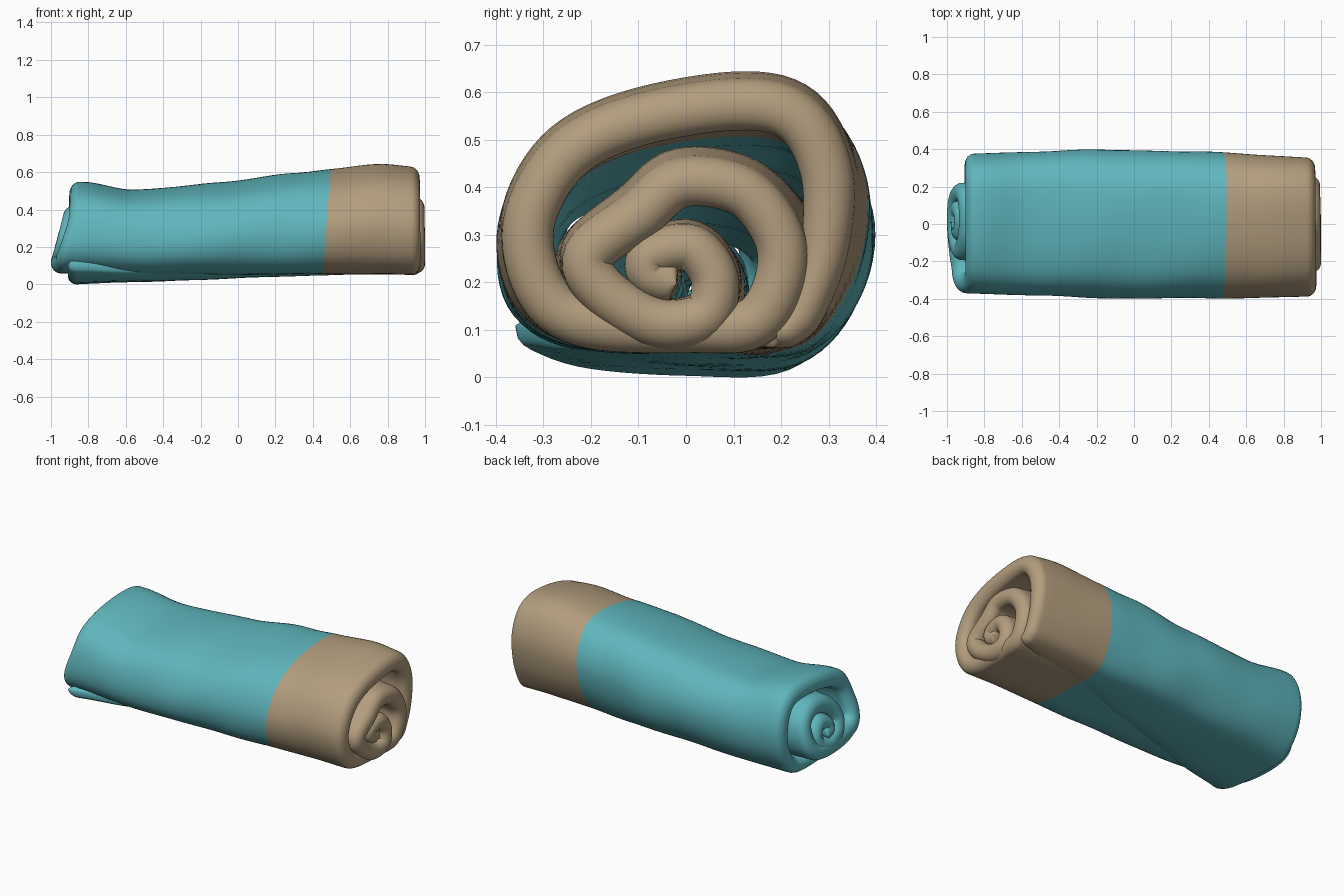
import bpy, bmesh, math
from mathutils import Vector

if "Cube" in bpy.data.objects:
    bpy.data.objects.remove(bpy.data.objects["Cube"])

# Spiral centre lines (y, z), loose outer edge first, core last
RIGHT = [(.19, .10), (.205, .10), (.22, .11), (.25, .15), (.29, .27), (.295, .43), (.23, .55),
         (.10, .58), (-.12, .54), (-.26, .46), (-.332, .32), (-.30, .18), (-.20, .115), (.02, .105),
         (.14, .115), (.195, .20), (.195, .30), (.12, .395), (-.01, .415), (-.10, .345), (-.205, .26),
         (-.17, .18), (-.06, .115), (.04, .13), (.06, .21), (.01, .275), (-.07, .26), (-.075, .22),
         (-.02, .20)]
LEFT = [(-.36, .108), (-.23, .06), (0, .045), (.20, .055), (.30, .17), (.315, .33), (.25, .46),
        (.10, .485), (-.12, .46), (-.26, .40), (-.31, .28), (-.30, .17), (-.20, .12), (0, .115),
        (.12, .14), (.165, .22), (.15, .31), (.07, .36), (-.03, .355), (-.10, .31), (-.14, .24),
        (-.11, .17), (-.02, .13), (.06, .15), (.08, .21), (.03, .265), (-.03, .245), (-.04, .21),
        (.01, .195)]
# Height multiplier, hem positions along the spiral, half thickness
HEIGHT = [(-1, .98), (-.85, 1.01), (-.55, .885), (-.1, .92), (.3, .99), (.5, 1.01), (.75, 1.035), (1, .98)]
EDGE_LEFT = [(0, -.91), (9, -.90), (11.5, -.975), (13, -1), (28, -1)]
EDGE_RIGHT = [(0, .965), (12, .975), (15, .995), (22, 1), (28, .985)]
THICK = [(0, .036), (3, .045), (5, .055), (20, .053), (28, .048)]
SEAM = .49


def interp(table, x):
    for (a, p), (b, q) in zip(table, table[1:]):
        if x <= b:
            t = max(0, (x - a) / (b - a))
            t = t * t * (3 - 2 * t)
            return p + (q - p) * t
    return table[-1][1]


def spline(pts, s):
    i = min(int(s), len(pts) - 2)
    t = s - i
    p0, p1, p2, p3 = (Vector(pts[min(max(i + k, 0), len(pts) - 1)]) for k in (-1, 0, 1, 2))
    return .5 * (2 * p1 + (p2 - p0) * t + (2 * p0 - 5 * p1 + 4 * p2 - p3) * t * t
                 + (3 * p1 - p0 - 3 * p2 + p3) * t ** 3)


def section(s, x):
    """Centre line of the rolled cloth at position x"""
    t = min(1, max(0, (x + .9) / 1.85))
    p = spline(LEFT, s).lerp(spline(RIGHT, s), t)
    belly = math.sin(math.pi * t)
    p.x *= 1 + (.10 if p.x > 0 else .06) * belly
    p.y = .05 + (p.y - .05) * interp(HEIGHT, x)
    # inner turns relax outward in the middle of the roll
    inner = interp([(13, 0), (15, 1), (20, 1), (23, 0)], s)
    c = Vector((0, .27))
    ripple = .005 * math.sin(9 * x + 2.1 * s) + .002 * math.sin(17 * x - 1.3 * s)
    return p + (p - c) * (ripple * 2 * max(0, 1 - abs(x)) ** .5 + .16 * inner * belly)


# Stations across the cloth: rounded hems at both ends, one line on the colour seam
K = 8
hem = [1 - math.cos(math.pi / 2 * i / K) for i in range(K + 1)]
N1, N2 = 26, 9
S = 28 * 7
bm = bmesh.new()
rings = []
for j in range(S + 1):
    s = 28 * j / S
    xl, xr = interp(EDGE_LEFT, s), interp(EDGE_RIGHT, s)
    # left end of the core slopes inward with height
    slope = .27 * interp([(10, 0), (13, 1)], s)
    xl += slope * max(0, section(s, -.95).y - .12)
    r = .05
    stations = [(xl + r * a, math.sin(math.pi / 2 * i / K)) for i, a in enumerate(hem)]
    stations += [(xl + r + (SEAM - xl - r) * i / N1, 1) for i in range(1, N1 + 1)]
    stations += [(SEAM + (xr - r - SEAM) * i / N2, 1) for i in range(1, N2 + 1)]
    stations += [(xr - r * a, math.sin(math.pi / 2 * i / K)) for i, a in reversed(list(enumerate(hem[:-1])))]
    # cloth edge is rounded along the roll too; loose flap is thinner
    end = min(s / .4, (28 - s) / .4, 1)
    taper = max(.05, math.sqrt(1 - (1 - end) ** 2))
    top, bottom = [], []
    for x, w in stations:
        p = section(s, x)
        d = section(min(28, s + .1), x) - section(max(0, s - .1), x)
        n = Vector((-d.y, d.x)).normalized()
        h = interp(THICK, s) * w * taper
        xs = x + .09 * (p.y - .5) * max(0, 1 - abs(x - SEAM) / .4)
        a, b = p + n * h, p - n * h
        top.append(bm.verts.new((xs, a.x, max(0, a.y))))
        bottom.append(bm.verts.new((xs, b.x, max(0, b.y))))
    rings.append((top, bottom))

# Skin both cloth faces and close the two free edges
split = K + N1
count = len(rings[0][0])


def face(vs, i):
    f = bm.faces.new(vs)
    f.material_index = 1 if i >= split else 0
    f.smooth = True


for (t0, b0), (t1, b1) in zip(rings, rings[1:]):
    for i in range(count - 1):
        face((t0[i], t0[i + 1], t1[i + 1], t1[i]), i)
        face((b0[i], b1[i], b1[i + 1], b0[i + 1]), i)
for t, b in (rings[0], rings[-1]):
    for i in range(count - 1):
        face((t[i], b[i], b[i + 1], t[i + 1]), i)
bmesh.ops.remove_doubles(bm, verts=bm.verts[:], dist=.00005)
bmesh.ops.recalc_face_normals(bm, faces=bm.faces[:])

mesh = bpy.data.meshes.new("rolled_towel")
bm.to_mesh(mesh)
bm.free()
towel = bpy.data.objects.new("rolled_towel", mesh)
bpy.context.collection.objects.link(towel)

# Teal body and tan end band
for name, col in (("teal_cloth", (.115, .47, .51, 1)), ("tan_cloth", (.45, .34, .21, 1))):
    m = bpy.data.materials.new(name)
    m.diffuse_color = col
    m.use_nodes = True
    m.node_tree.nodes["Principled BSDF"].inputs["Base Color"].default_value = m.diffuse_color
    mesh.materials.append(m)
